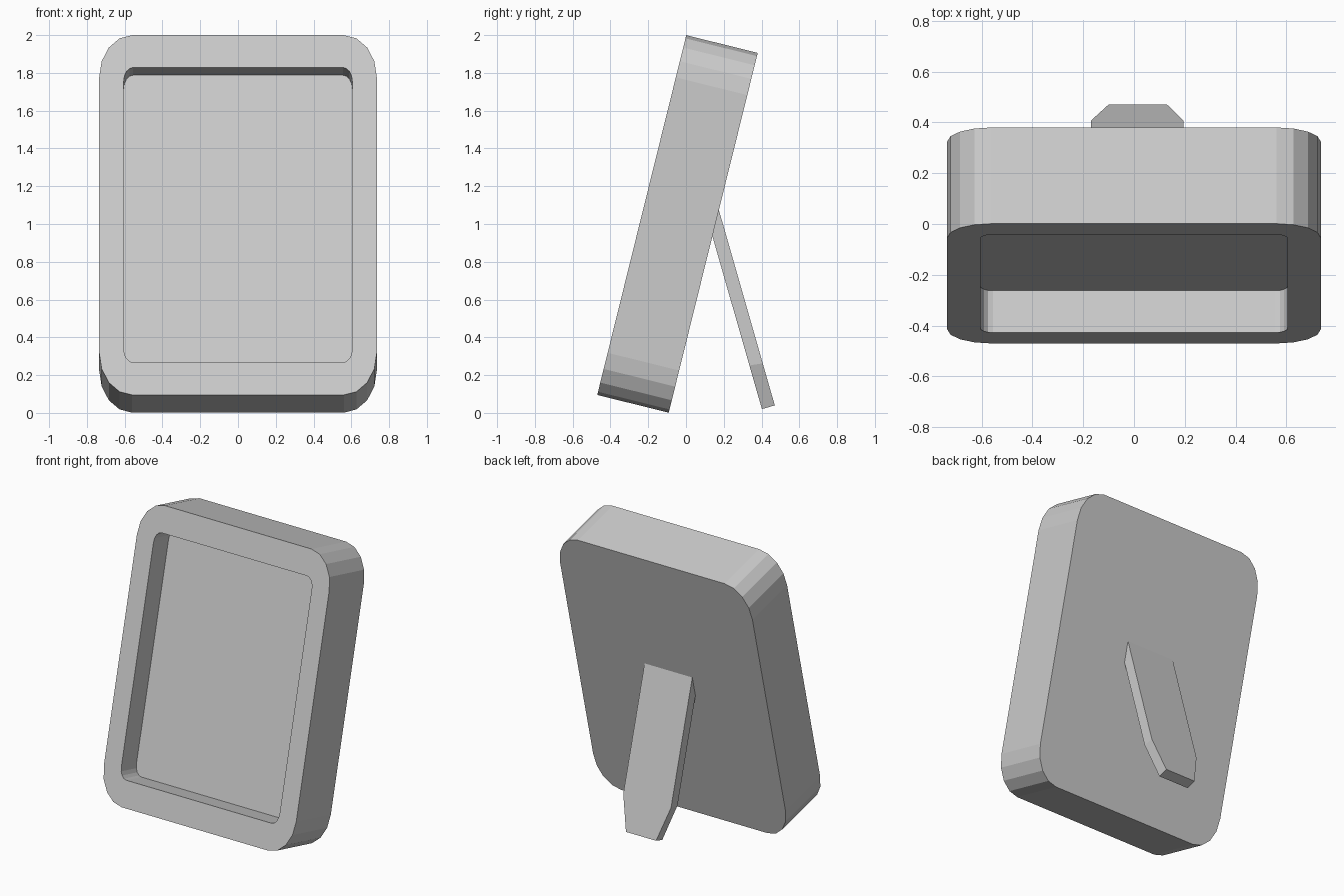
import bpy
import bmesh
from math import cos, sin, pi, radians
from mathutils import Vector

cube = bpy.data.objects.get("Cube")
if cube:
    bpy.data.objects.remove(cube, do_unlink=True)

GREY = (0.6, 0.6, 0.6, 1.0)
grey = bpy.data.materials.new("light_grey")
grey.use_nodes = True
grey.diffuse_color = GREY
grey.node_tree.nodes["Principled BSDF"].inputs["Base Color"].default_value = GREY


def rounded_rect(half_w, low, high, rx, rz, steps=4):
    """Outline of (x, z) points with elliptical corners."""
    corners = [(1, high - rz, 0), (-1, high - rz, 1), (-1, low + rz, 2), (1, low + rz, 3)]
    points = []
    for side, cz, quarter in corners:
        for i in range(steps + 1):
            a = (quarter + i / steps) * pi / 2
            points.append((side * (half_w - rx) + rx * cos(a), cz + rz * sin(a)))
    return points


def loft(name, rings):
    """Join equal rings of points with quads and cap both ends."""
    bm = bmesh.new()
    loops = [[bm.verts.new(p) for p in ring] for ring in rings]
    n = len(loops[0])
    for a, b in zip(loops, loops[1:]):
        for i in range(n):
            j = (i + 1) % n
            bm.faces.new((a[i], a[j], b[j], b[i]))
    bm.faces.new(loops[0])
    bm.faces.new(loops[-1])
    bmesh.ops.recalc_face_normals(bm, faces=bm.faces)
    mesh = bpy.data.meshes.new(name)
    bm.to_mesh(mesh)
    bm.free()
    mesh.materials.append(grey)
    obj = bpy.data.objects.new(name, mesh)
    bpy.context.scene.collection.objects.link(obj)
    return obj


# Frame: chunky rounded slab with a recessed picture panel, leaning back
outer = rounded_rect(0.735, 0, 1.962, 0.175, 0.23)
inner = rounded_rect(0.605, 0.177, 1.786, 0.05, 0.075)
layers = [(outer, 0.39), (outer, 0), (inner, 0), (inner, 0.17)]
frame = loft("picture_frame", [[(x, depth, z) for x, z in ring] for ring, depth in layers])
frame.location = (0, -0.47, 0.095)
frame.rotation_euler.x = radians(-13.9)

# Stand: flat strut with a tapered foot, its top mitred against the frame back
def strut_face(top, foot, taper):
    top, foot = Vector(top), Vector(foot)
    shape = [(-0.17, 0), (0.195, 0), (0.195, taper), (0.13, 1), (-0.10, 1), (-0.17, taper)]
    return [(x, *top.lerp(foot, t)) for x, t in shape]


loft("rear_stand", [strut_face((0.137, 0.945), (0.402, 0.02), 0.75),
                    strut_face((0.171, 1.085), (0.47, 0.04), 0.787)])
